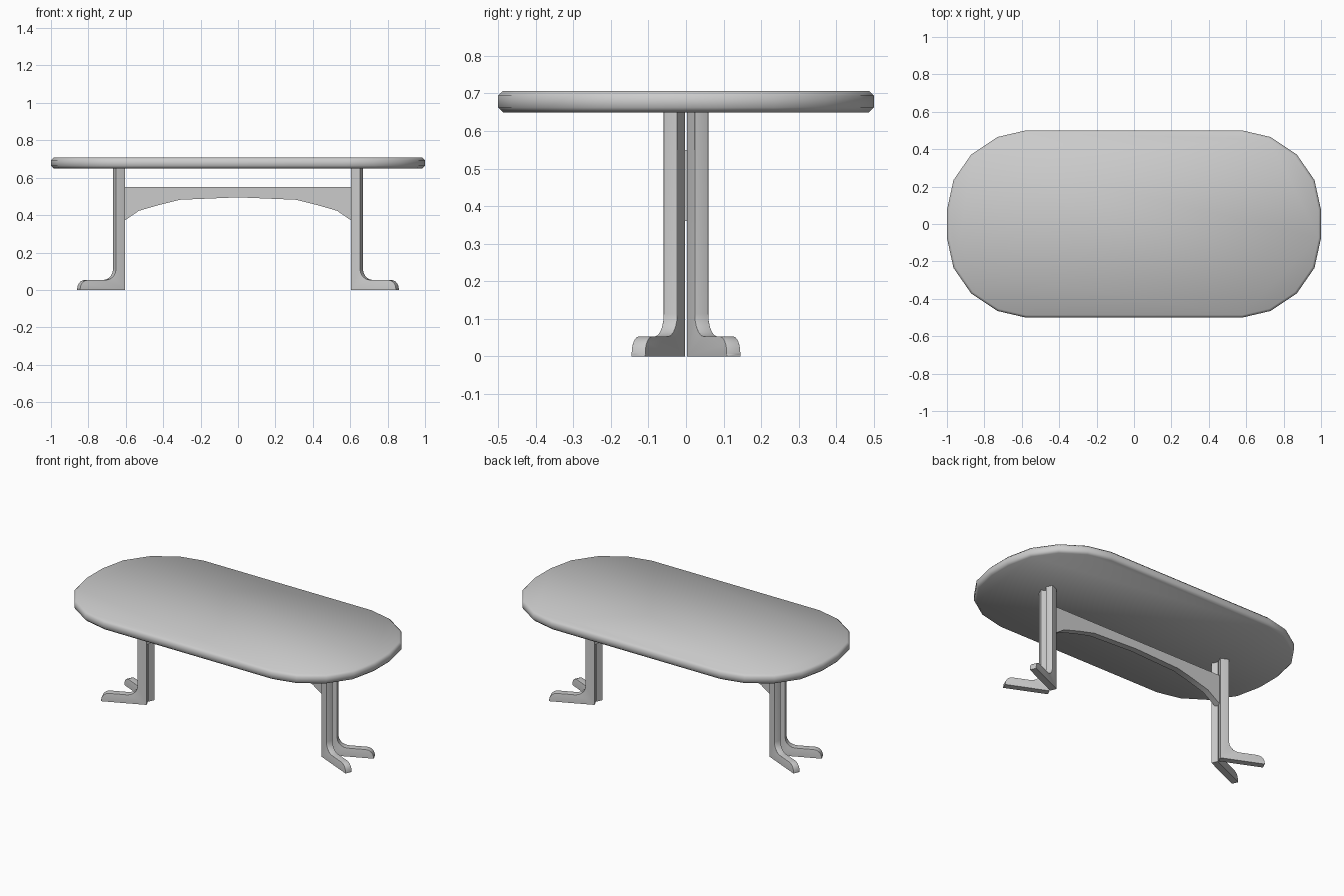
import bpy
import bmesh
from math import cos, sin, radians, pi
from mathutils import Matrix, Vector

cube = bpy.data.objects.get("Cube")
if cube:
    bpy.data.objects.remove(cube, do_unlink=True)

grey = bpy.data.materials.new("plain grey")
grey.use_nodes = True
colour = (0.6, 0.6, 0.6, 1)
grey.diffuse_color = colour
grey.node_tree.nodes["Principled BSDF"].inputs["Base Color"].default_value = colour


def slab(name, outline, depth, matrix, rounded=None, width=0.0, segments=1, angle=40):
    """Extrude a flat outline along local z, bevel chosen edges, then place it."""
    bm = bmesh.new()
    face = bm.faces.new([bm.verts.new((x, y, 0)) for x, y in outline])
    result = bmesh.ops.extrude_face_region(bm, geom=[face])
    moved = [g for g in result["geom"] if isinstance(g, bmesh.types.BMVert)]
    bmesh.ops.translate(bm, verts=moved, vec=(0, 0, depth))
    bmesh.ops.recalc_face_normals(bm, faces=bm.faces)
    if rounded:
        edges = [e for e in bm.edges if rounded(e)]
        bmesh.ops.bevel(bm, geom=edges, offset=width, segments=segments,
                        profile=0.5, affect='EDGES', clamp_overlap=True)
    bm.transform(matrix)
    bmesh.ops.recalc_face_normals(bm, faces=bm.faces)
    mesh = bpy.data.meshes.new(name)
    bm.to_mesh(mesh)
    bm.free()
    mesh.materials.append(grey)
    obj = bpy.data.objects.new(name, mesh)
    bpy.context.collection.objects.link(obj)
    bpy.ops.object.select_all(action='DESELECT')
    obj.select_set(True)
    bpy.context.view_layer.objects.active = obj
    bpy.ops.object.shade_smooth_by_angle(angle=radians(angle))
    return obj


def arc(cx, cy, r, start, end, steps):
    angles = [radians(start + (end - start) * i / steps) for i in range(steps + 1)]
    return [(cx + r * cos(a), cy + r * sin(a)) for a in angles]


def in_cap(edge):
    """True for edges lying in either flat cap of the slab."""
    return abs(edge.verts[0].co.z - edge.verts[1].co.z) < 1e-5


# Table top: faceted oval with chamfered rims
quarter = [(1.0, 0.075), (0.965, 0.235), (0.87, 0.372), (0.73, 0.465), (0.58, 0.5)]
half = quarter + [(-x, y) for x, y in reversed(quarter)]
oval = half + [(-x, -y) for x, y in half]
slab("table_top", oval, 0.057, Matrix.Translation((0, 0, 0.65)),
     in_cap, 0.013, 1, 180)

# Stretcher: arched beam between the two leg pairs
arch = [(0.625, 0.36), (0.6, 0.375), (0.53, 0.423), (0.42, 0.455), (0.31, 0.482), (0, 0.495)]
beam = [(-0.625, 0.55), (0.625, 0.55)] + arch + [(-x, z) for x, z in reversed(arch[:-1])]
upright = Matrix.Rotation(pi / 2, 4, 'X')
slab("stretcher", beam, 0.04, Matrix.Translation((0, 0.02, 0)) @ upright)

# Legs: post and foot in one profile, splayed outwards in pairs
length, post, thick = 0.262, 0.052, 0.04
profile = [(0, 0.66), (0, 0), (length, 0)]
profile += arc(length - 0.045, 0.008, 0.045, 0, 90, 5)
profile += arc(post + 0.06, 0.113, 0.06, 270, 180, 5)
profile += [(post, 0.66)]


def outer_edge(edge):
    """True for the long rims along the outside of the post and top of the foot."""
    a, b = (v.co for v in edge.verts)
    inside = max(a.x, b.x) > post - 1e-4 and min(a.x, b.x) > post - 1e-4
    return in_cap(edge) and inside and max(a.y, b.y) > 0.02


splay = radians(24)
inner = Vector((0.621, 0.002, 0))
for side, x_sign in (("left", 1), ("right", -1)):
    for end, y_sign in (("back", 1), ("front", -1)):
        place = (Matrix.Diagonal((x_sign, y_sign, 1, 1))
                 @ Matrix.Translation(inner)
                 @ Matrix.Rotation(splay, 4, 'Z')
                 @ Matrix.Translation((0, thick, 0)) @ upright)
        slab(f"{side}_{end}_leg", profile, thick, place, outer_edge, 0.014, 3, 50)
